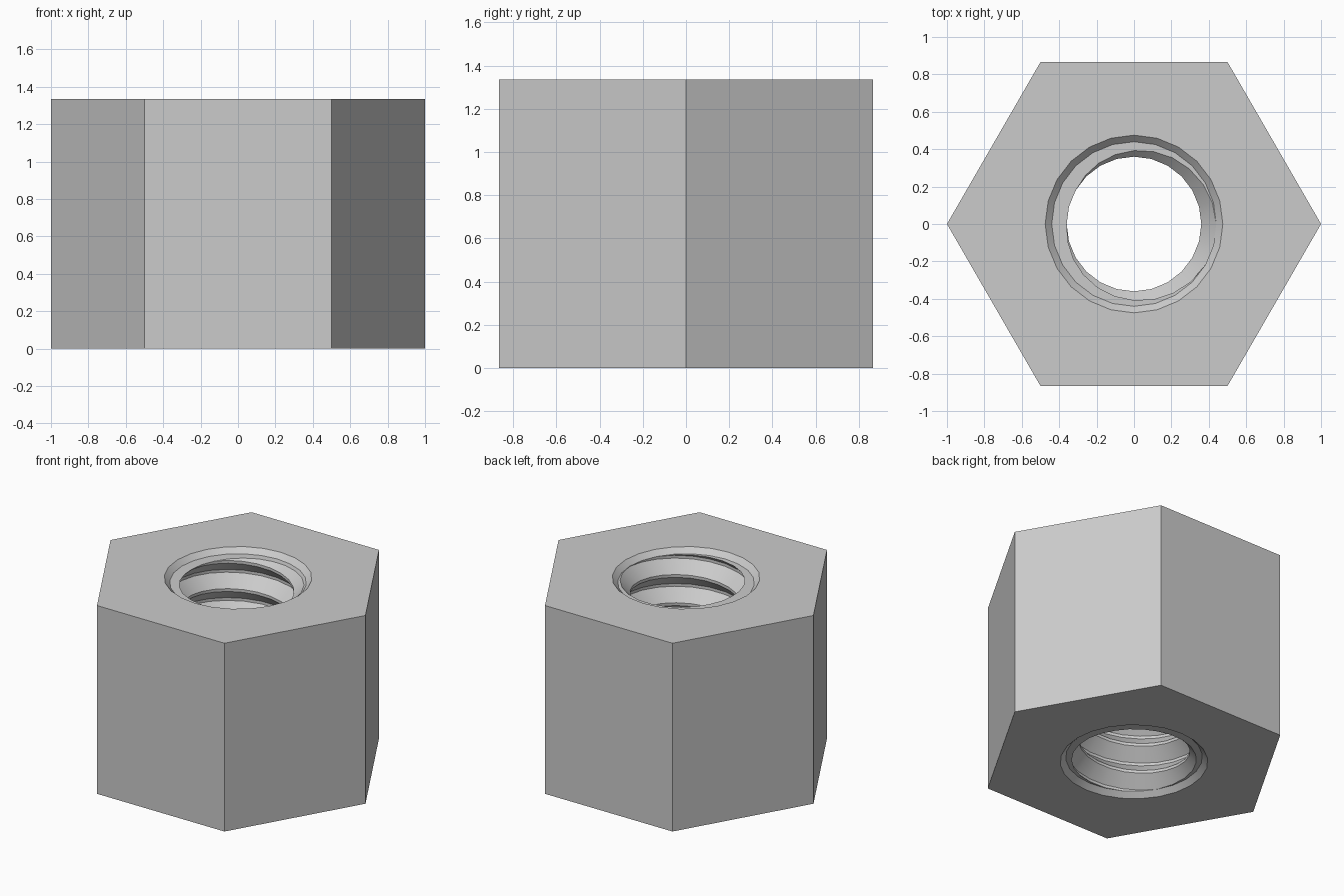
import bpy, bmesh
from math import radians, cos, sin

cube = bpy.data.objects.get("Cube")
if cube:
    bpy.data.objects.remove(cube)

HEIGHT, SIDES = 1.335, 24
RIM, ROOT, CREST = 0.475, 0.44, 0.36
CHAMFER = RIM - ROOT
PITCH, FLAT = 0.2, 0.01          # FLAT is half the width of crest and root
LOW, HIGH = CHAMFER, HEIGHT - CHAMFER
CREST_Z, CREST_ANGLE = 1.277, 125  # one known point on the thread crest


def crest_height(angle):
    return CREST_Z + PITCH * (angle - CREST_ANGLE) / 360


def thread_radius(z, angle):
    """Radius of the trapezoid thread at a height and angle."""
    d = abs((z - crest_height(angle) + PITCH / 2) % PITCH - PITCH / 2)
    t = (d - FLAT) / (PITCH / 2 - 2 * FLAT)
    return CREST + (ROOT - CREST) * min(max(t, 0), 1)


def section(angle):
    """Closed cross-section of the nut wall as (radius, z) pairs."""
    hexagon = cos(radians(30)) / cos(radians(angle % 60 - 30))
    points = [(hexagon, 0), (RIM, 0), (ROOT, LOW)]
    for turn in range(-9, 4):
        for offset in (-FLAT, FLAT, PITCH / 2 - FLAT, PITCH / 2 + FLAT):
            z = crest_height(angle) + turn * PITCH + offset
            z = min(max(z, LOW), HIGH)
            points.append((thread_radius(z, angle), z))
    return points + [(ROOT, HIGH), (RIM, HEIGHT), (hexagon, HEIGHT)]


# Sweep the section around the axis; the thread rises one pitch per turn
bm = bmesh.new()
columns = []
for i in range(SIDES + 1):
    angle = i * 360 / SIDES
    a = radians(angle)
    columns.append([bm.verts.new((r * cos(a), r * sin(a), z))
                    for r, z in section(angle)])
for left, right in zip(columns, columns[1:]):
    for j in range(len(left)):
        k = (j + 1) % len(left)
        bm.faces.new((left[j], right[j], right[k], left[k]))
bmesh.ops.remove_doubles(bm, verts=bm.verts[:], dist=1e-5)
bmesh.ops.dissolve_degenerate(bm, edges=bm.edges[:], dist=1e-5)
bmesh.ops.recalc_face_normals(bm, faces=bm.faces[:])

mesh = bpy.data.meshes.new("hex_nut")
bm.to_mesh(mesh)
bm.free()
nut = bpy.data.objects.new("hex_nut", mesh)
bpy.context.collection.objects.link(nut)

# Plain grey metal
color = (0.6, 0.6, 0.6, 1)
metal = bpy.data.materials.new("light_grey")
metal.use_nodes = True
metal.diffuse_color = color
metal.node_tree.nodes["Principled BSDF"].inputs["Base Color"].default_value = color
mesh.materials.append(metal)

# Smooth round bore with crisp thread and hexagon edges
bpy.ops.object.select_all(action="DESELECT")
nut.select_set(True)
bpy.context.view_layer.objects.active = nut
bpy.ops.object.shade_smooth_by_angle(angle=radians(30))
